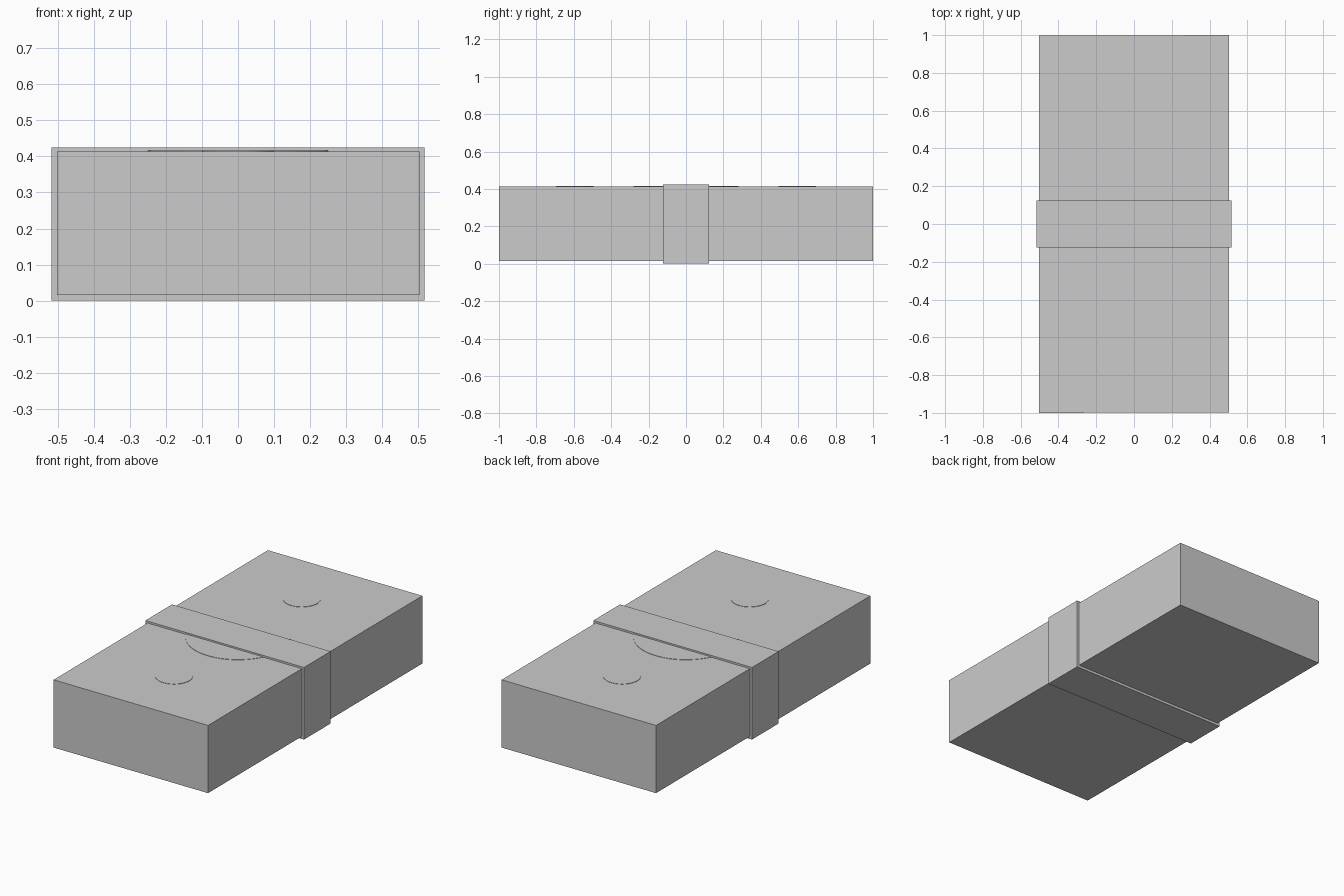
import bpy
import math

if "Cube" in bpy.data.objects:
    bpy.data.objects.remove(bpy.data.objects["Cube"])


def box(name, size, z0):
    bpy.ops.mesh.primitive_cube_add(size=1, location=(0, 0, z0 + size[2] / 2))
    ob = bpy.context.object
    ob.name = name
    ob.scale = size
    bpy.ops.object.transform_apply(location=False, rotation=False, scale=True)
    return ob


def disc(name, radius, y, top, depth=0.01):
    bpy.ops.mesh.primitive_cylinder_add(vertices=48, radius=radius, depth=depth,
                                        location=(0, y, top - depth / 2))
    ob = bpy.context.object
    ob.name = name
    bpy.ops.object.shade_smooth_by_angle(angle=math.radians(30))
    return ob


# Main block, turned a hair off square inside the band
block = box("block", (1.006, 1.998, 0.399), 0.015)
block.rotation_euler.z = 0.001

# Band wrapped around the middle
box("band", (1.034, 0.248, 0.425), 0)

# Barely raised discs on the top face
disc("centre_disc", 0.28, 0, 0.416)
for name, y in (("front_disc", -0.595), ("back_disc", 0.595)):
    disc(name, 0.1, y, 0.416)
